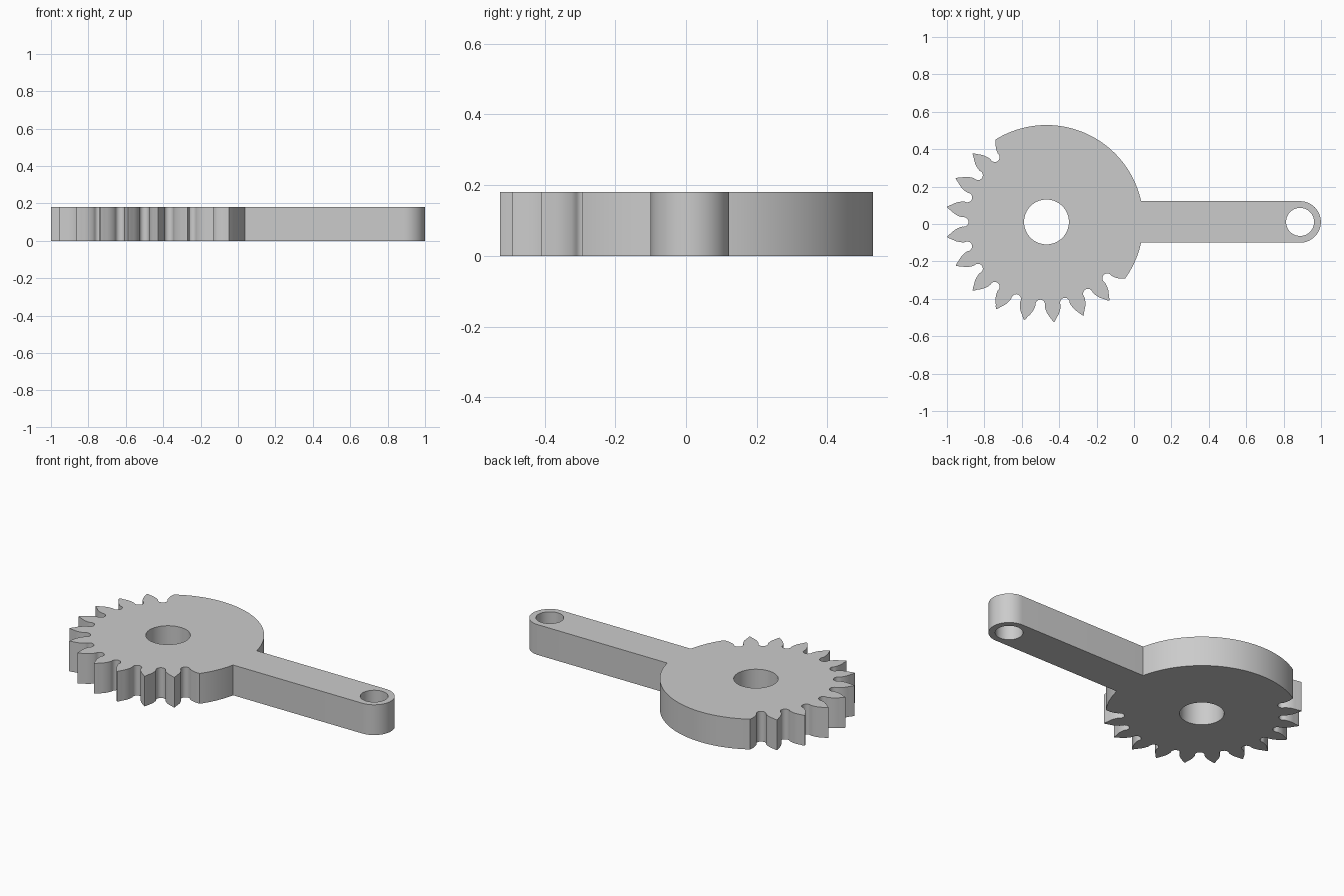
import bpy
import bmesh
from math import sin, cos, pi, radians, asin
from mathutils import Vector

cube = bpy.data.objects.get("Cube")
if cube:
    bpy.data.objects.remove(cube, do_unlink=True)

HEIGHT = 0.18
MID_Y = 0.005
HUB = Vector((-0.468, MID_Y))
EYE = Vector((0.888, MID_Y))
HUB.y = EYE.y = 0.011
DISC_R, TIP_R = 0.518, 0.539
ARM_HALF = 0.111
PITCH = 2 * pi / 21


def polar(centre, r, a):
    return centre + Vector((r * cos(a), r * sin(a)))


def arc(centre, r, start, end, steps):
    return [polar(centre, r, start + (end - start) * i / steps) for i in range(steps + 1)]


# Tooth flank as (radius, half thickness), from tip to root
FLANK = [(TIP_R, 0), (0.529, 0.008), (DISC_R, 0.014), (0.505, 0.023),
         (0.492, 0.031), (0.477, 0.037), (0.462, 0.041)]


def gap(angle, first, last):
    """Rounded gap between two teeth; the end gaps meet the plain disc."""
    down = FLANK[2:] if first else FLANK
    up = FLANK[2:] if last else FLANK[1:]
    pts = [polar(HUB, r, angle - PITCH / 2 + w / r) for r, w in down]
    root = polar(HUB, 0.443, angle)
    pts += arc(root, 0.026, angle - radians(75), angle - radians(285), 12)
    pts += [polar(HUB, r, angle + PITCH / 2 - w / r) for r, w in reversed(up)]
    return pts


# Outline: arm end, plain disc, toothed sector, plain disc
arm_a = asin(ARM_HALF / DISC_R)
first_gap, gaps = pi - 3 * PITCH, 12
last_gap = first_gap + (gaps - 1) * PITCH
edge = PITCH / 2 - FLANK[2][1] / DISC_R
outline = arc(EYE, ARM_HALF, -pi / 2, pi / 2, 32)
outline += arc(HUB, DISC_R, arm_a, first_gap - edge, 56)[:-1]
for i in range(gaps):
    outline += gap(first_gap + i * PITCH, i == 0, i == gaps - 1)
outline += arc(HUB, DISC_R, last_gap + edge, 2 * pi - arm_a, 14)[1:]

# Flat plate with the shaft hole and the pin hole, then extruded
bm = bmesh.new()
loops = [outline, arc(HUB, 0.12, 0, 2 * pi, 64)[:-1], arc(EYE, 0.075, 0, 2 * pi, 48)[:-1]]
edges = []
for loop in loops:
    verts = [bm.verts.new((p.x, p.y, 0)) for p in loop]
    edges += [bm.edges.new((v, verts[i - 1])) for i, v in enumerate(verts)]
bmesh.ops.triangle_fill(bm, edges=edges, use_beauty=True, use_dissolve=False)
top = bmesh.ops.extrude_face_region(bm, geom=bm.faces[:], use_keep_orig=True)
bmesh.ops.translate(bm, vec=(0, 0, HEIGHT),
                    verts=[g for g in top["geom"] if isinstance(g, bmesh.types.BMVert)])
bmesh.ops.recalc_face_normals(bm, faces=bm.faces[:])
mesh = bpy.data.meshes.new("sector_gear_arm")
bm.to_mesh(mesh)
bm.free()

grey = bpy.data.materials.new("plain grey")
grey.use_nodes = True
colour = (0.6, 0.6, 0.6, 1)
grey.diffuse_color = colour
grey.node_tree.nodes["Principled BSDF"].inputs["Base Color"].default_value = colour
mesh.materials.append(grey)

gear = bpy.data.objects.new("sector_gear_arm", mesh)
bpy.context.collection.objects.link(gear)
bpy.ops.object.select_all(action="DESELECT")
gear.select_set(True)
bpy.context.view_layer.objects.active = gear
bpy.ops.object.shade_smooth_by_angle(angle=radians(30))
